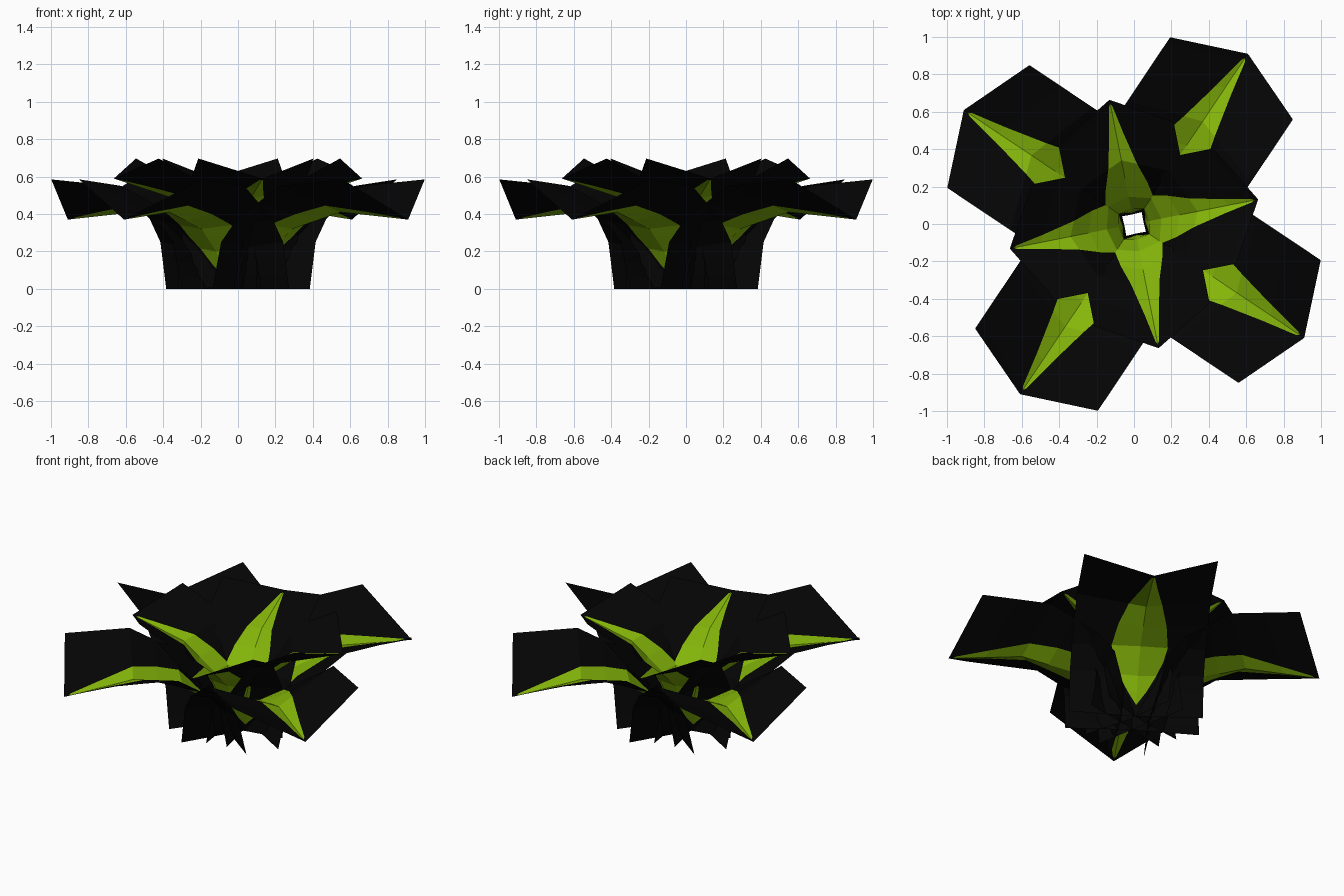
import bpy, bmesh, math
from mathutils import Vector

if "Cube" in bpy.data.objects:
    bpy.data.objects.remove(bpy.data.objects["Cube"])


def material(name, rgb):
    m = bpy.data.materials.new(name)
    m.diffuse_color = (*rgb, 1)
    m.use_nodes = True
    m.node_tree.nodes["Principled BSDF"].inputs["Base Color"].default_value = m.diffuse_color
    return m


BLACK = material("card black", (0.0015, 0.0015, 0.0015))
GREEN = material("leaf green", (0.235, 0.47, 0.003))

# Profiles in (distance from centre, height): folded centre line and raised card edge
MID = [(.08, 0), (.21, .20), (.35, .32), (.66, .41), (1.095, .37)]
EDGE = [(.10, 0), (.156, .25), (.255, .37), (.53, .55), (.937, .585)]
HALF_WIDTH = .395
# Position along the rows -> share of the half width that is green
GREEN_SHARE = [(0, 0), (.28, 0), (.6, .14), (1, .28), (1.5, .37), (2, .42), (2.5, .36),
               (3, .25), (3.5, .12), (3.9, .03), (3.94, 0), (4, 0)]


def along(points, t):
    i = min(int(t), len(points) - 2)
    return Vector(points[i]).lerp(Vector(points[i + 1]), t - i)


def leaf_mesh(name, scale, tilt, base):
    """Folded card with a green leaf cut into it, pointing along +x."""
    def place(p, y):
        d = (p - Vector(MID[0])) * scale
        c, s = math.cos(tilt), math.sin(tilt)
        return (base[0] + c * d.x - s * d.y, y * scale, base[1] + s * d.x + c * d.y)

    bm = bmesh.new()
    rows = []
    for t, g in GREEN_SHARE:
        m, e = along(MID, t), along(EDGE, t)
        mid = bm.verts.new(place(m, 0))
        row = [None, None, mid, None, None]
        for side in (-1, 1):
            row[2 + 2 * side] = bm.verts.new(place(e, side * HALF_WIDTH))
            row[2 + side] = bm.verts.new(place(m.lerp(e, g), side * HALF_WIDTH * g)) if g else mid
        rows.append(row)
    for a, b in zip(rows, rows[1:]):
        for i in range(4):
            ring = list(dict.fromkeys((a[i], b[i], b[i + 1], a[i + 1])))
            if len(ring) > 2:
                f = bm.faces.new(ring)
                f.material_index = 1 if i in (1, 2) else 0
    bmesh.ops.recalc_face_normals(bm, faces=bm.faces)
    if sum(f.normal.z * f.calc_area() for f in bm.faces) < 0:
        bmesh.ops.reverse_faces(bm, faces=bm.faces)
    me = bpy.data.meshes.new(name)
    bm.to_mesh(me)
    bm.free()
    me.materials.append(BLACK)
    me.materials.append(GREEN)
    return me


# Outer ring of drooping leaves, inner ring of smaller steeper leaves
outer = leaf_mesh("outer_leaf", 1, 0, MID[0])
inner = leaf_mesh("inner_leaf", .795, math.radians(23.3), (.052, 0))
for mesh, start in ((outer, 56.2), (inner, 11.2)):
    for k in range(4):
        ob = bpy.data.objects.new(f"{mesh.name}_{k + 1}", mesh)
        ob.rotation_euler.z = math.radians(start + 90 * k)
        bpy.context.collection.objects.link(ob)
